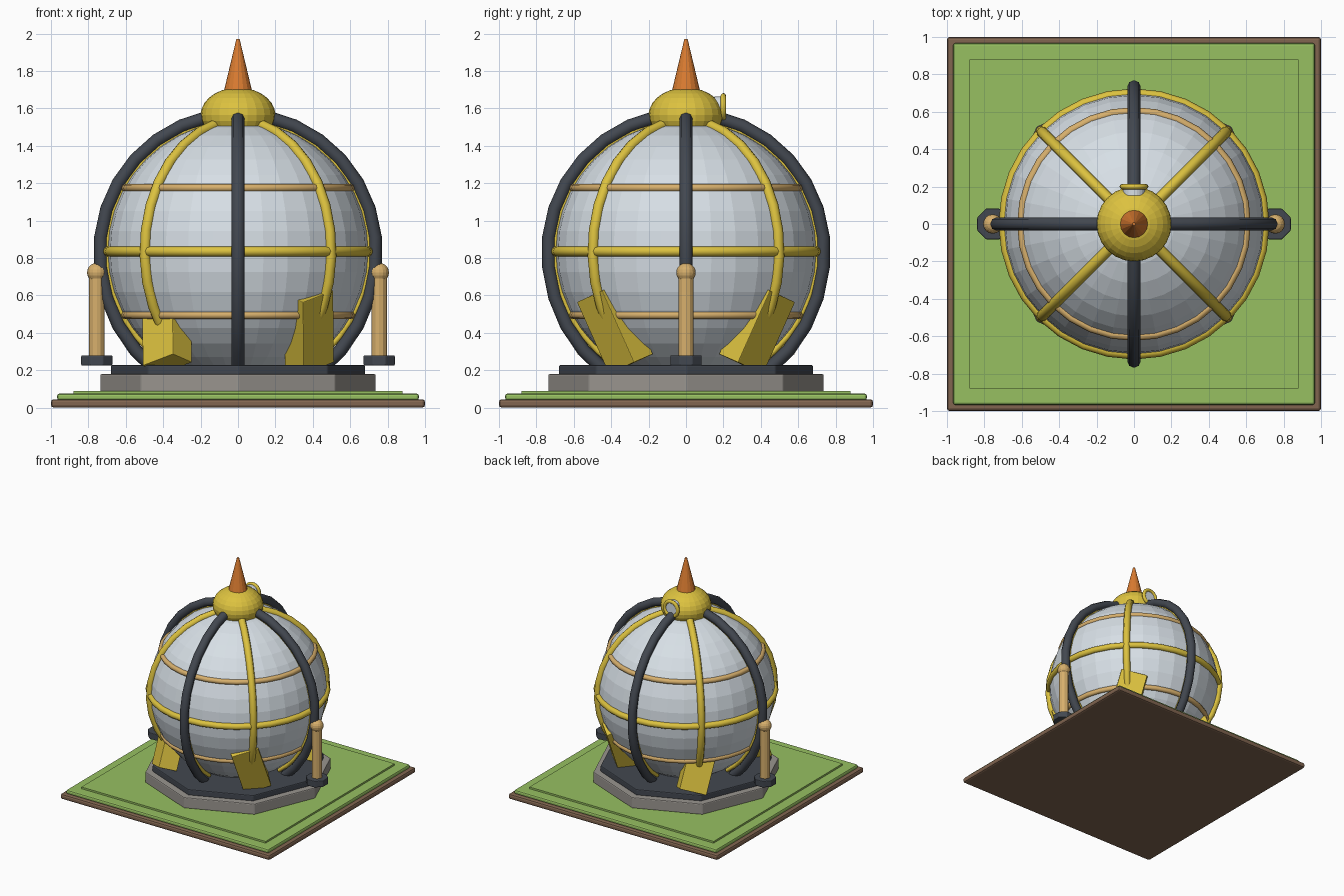
import bpy
from math import sin, cos, radians, atan2

cube = bpy.data.objects.get("Cube")
if cube:
    bpy.data.objects.remove(cube, do_unlink=True)


def material(name, rgb):
    m = bpy.data.materials.new(name)
    m.use_nodes = True
    m.diffuse_color = (*rgb, 1)
    m.node_tree.nodes["Principled BSDF"].inputs["Base Color"].default_value = (*rgb, 1)
    return m


SOIL = material("soil brown", (0.22, 0.13, 0.08))
GRASS = material("grass green", (0.31, 0.53, 0.12))
STONE = material("stone grey", (0.32, 0.3, 0.275))
IRON = material("dark iron", (0.055, 0.064, 0.08))
SHELL = material("pale shell", (0.68, 0.74, 0.79))
BRASS = material("yellow brass", (0.72, 0.54, 0.05))
TAN = material("tan bronze", (0.68, 0.43, 0.15))
COPPER = material("orange copper", (0.7, 0.2, 0.03))


def finish(name, mat, bevel=0, smooth=False):
    ob = bpy.context.object
    ob.name = name
    ob.data.materials.clear()
    ob.data.materials.append(mat)
    if smooth:
        bpy.ops.object.shade_smooth()
    if bevel:
        mod = ob.modifiers.new("soft edges", "BEVEL")
        mod.width, mod.segments = bevel, 2
    return ob


def box(name, mat, loc, size, rot=(0, 0, 0), bevel=0):
    bpy.ops.mesh.primitive_cube_add(size=1, location=loc, rotation=rot)
    bpy.context.object.scale = size
    bpy.ops.object.transform_apply(location=False, rotation=False, scale=True)
    return finish(name, mat, bevel)


def slab(name, mat, half, z0, z1, bevel):
    return box(name, mat, (0, 0, (z0 + z1) / 2), (2 * half, 2 * half, z1 - z0), bevel=bevel)


def column(name, mat, r0, r1, z0, z1, sides, x=0, bevel=0, spin=0):
    bpy.ops.mesh.primitive_cone_add(vertices=sides, radius1=r0, radius2=r1, depth=z1 - z0,
                                    location=(x, 0, (z0 + z1) / 2), rotation=(0, 0, spin))
    return finish(name, mat, bevel)


def ball(name, mat, r, loc, segs, rings, squash=1):
    bpy.ops.mesh.primitive_uv_sphere_add(segments=segs, ring_count=rings, radius=r, location=loc)
    bpy.context.object.scale.z = squash
    return finish(name, mat)


def hoop(name, mat, major, minor, loc, rot=(0, 0, 0), segs=32):
    bpy.ops.mesh.primitive_torus_add(major_segments=segs, minor_segments=8, major_radius=major,
                                     minor_radius=minor, location=loc, rotation=rot)
    return finish(name, mat, smooth=True)


def rib(name, mat, yaw, radius, lift, drop, tube, low, high, steps):
    """Bent tube following a meridian between two elevations."""
    curve = bpy.data.curves.new(name, "CURVE")
    curve.dimensions = "3D"
    curve.bevel_depth, curve.bevel_resolution = tube, 2
    curve.use_fill_caps = True
    line = curve.splines.new("POLY")
    line.points.add(steps)
    for i, p in enumerate(line.points):
        a = radians(low + (high - low) * i / steps)
        r = radius * cos(a)
        z = MID + (lift if a > 0 else drop) * sin(a)
        p.co = (r * cos(yaw), r * sin(yaw), z, 1)
    ob = bpy.data.objects.new(name, curve)
    bpy.context.collection.objects.link(ob)
    bpy.ops.object.select_all(action="DESELECT")
    ob.select_set(True)
    bpy.context.view_layer.objects.active = ob
    bpy.ops.object.convert(target="MESH")
    finish(name, mat)


MID = 0.835

# Ground and plinth
slab("soil_base", SOIL, 1.0, 0, 0.045, 0.015)
slab("grass_layer", GRASS, 0.967, 0.04, 0.075, 0.012)
slab("lawn_panel", GRASS, 0.88, 0.07, 0.09, 0)
column("stone_plinth", STONE, 0.737, 0.737, 0.085, 0.18, 8, bevel=0.008)
column("iron_deck", IRON, 0.68, 0.68, 0.175, 0.228, 8, bevel=0.008)

# Globe and horizontal bands
ball("globe_shell", SHELL, 0.697, (0, 0, MID), 32, 20)
hoop("equator_band", BRASS, 0.697, 0.027, (0, 0, MID))
for name, dz in (("upper_band", 0.34), ("lower_band", -0.34)):
    hoop(name, TAN, 0.603, 0.022, (0, 0, MID + dz))

# Cage ribs: iron over thin brass liners on the axes, brass on the diagonals
for i in range(4):
    axis = radians(90 * i)
    rib(f"iron_rib_{i}", IRON, axis, 0.737, 0.735, 0.79, 0.036, -54, 78, 11)
    rib(f"liner_rib_{i}", BRASS, axis, 0.7, 0.7, 0.72, 0.016, -56, 77, 16)
    rib(f"brass_rib_{i}", BRASS, axis + radians(45), 0.703, 0.7, 0.7, 0.029, -36, 77, 10)

# Leaning brass feet
TILT = 0.3
for sx in (1, -1):
    for sy in (1, -1):
        box(f"foot_{'left' if sx > 0 else 'right'}_{'back' if sy > 0 else 'front'}", BRASS,
            (0.38 * sx, 0.38 * sy, 0.425), (0.15, 0.22, 0.42),
            (-TILT * sy, TILT * sx, atan2(sy, sx)), 0.004)

# Side posts
for side, x in (("left", 0.755), ("right", -0.755)):
    column(f"post_base_{side}", IRON, 0.09, 0.09, 0.225, 0.28, 8, x, 0.006, radians(22.5))
    column(f"post_{side}", TAN, 0.041, 0.041, 0.27, 0.7, 12, x)
    ball(f"post_knob_{side}", TAN, 0.052, (x, 0, 0.722), 16, 10)

# Crown with spire and rear porthole
column("crown_collar", BRASS, 0.175, 0.185, 1.48, 1.54, 24)
ball("crown_dome", BRASS, 0.2, (0, 0, 1.565), 24, 14, 0.73)
column("spire", COPPER, 0.076, 0.009, 1.69, 1.97, 16)
hoop("porthole_rim", BRASS, 0.062, 0.015, (0, 0.2, 1.605), (radians(90), 0, 0), 24)
bpy.ops.mesh.primitive_cylinder_add(vertices=24, radius=0.06, depth=0.05,
                                    location=(0, 0.178, 1.605), rotation=(radians(90), 0, 0))
finish("porthole_glass", SHELL)
